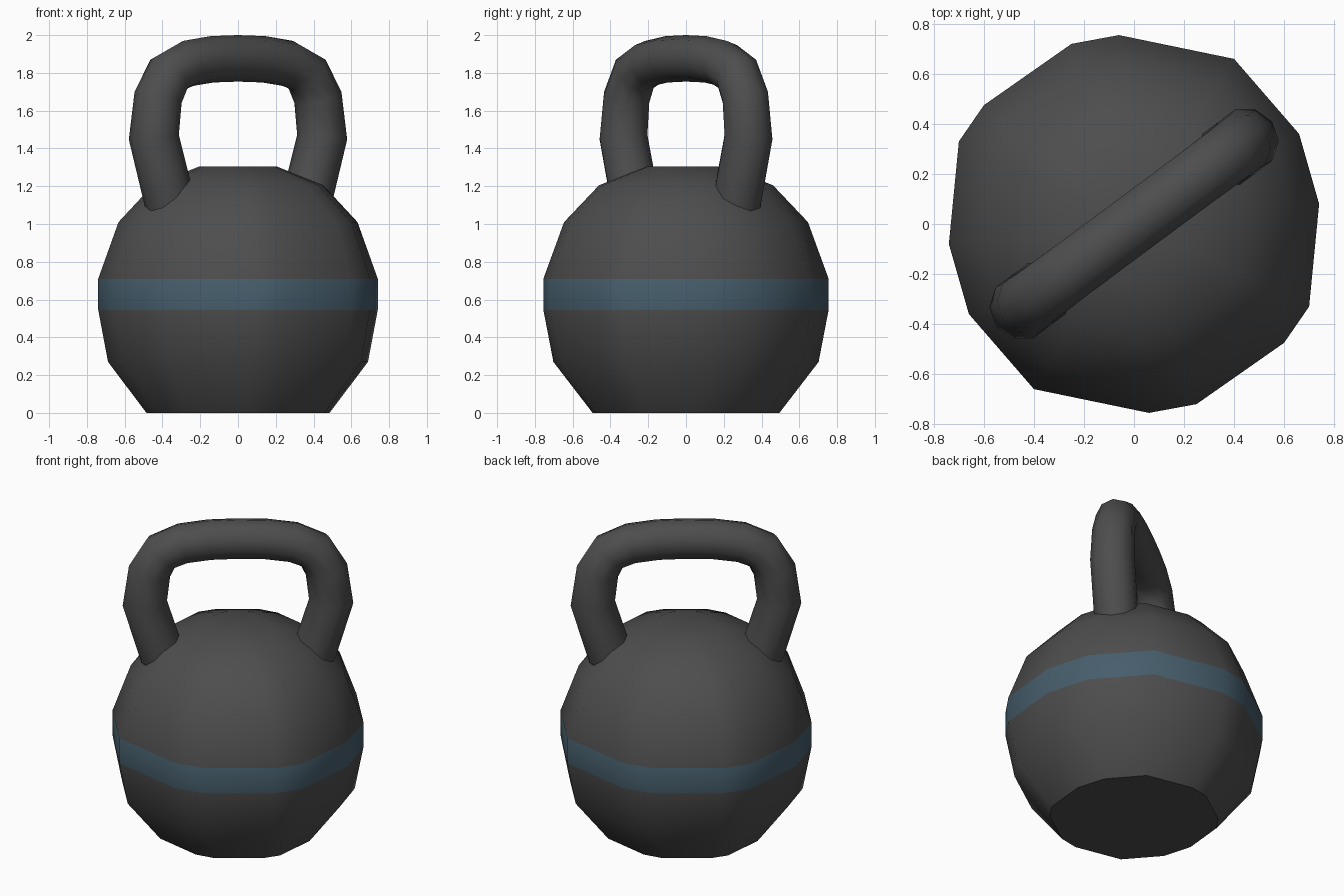
import bpy, bmesh, math
from mathutils import Vector

if "Cube" in bpy.data.objects:
    bpy.data.objects.remove(bpy.data.objects["Cube"])


def material(name, rgb):
    m = bpy.data.materials.new(name)
    m.diffuse_color = (*rgb, 1)
    m.use_nodes = True
    m.node_tree.nodes["Principled BSDF"].inputs["Base Color"].default_value = m.diffuse_color
    return m


iron = material("dark iron", (0.075, 0.075, 0.075))
blue = material("slate blue band", (0.062, 0.112, 0.15))


def finish(name, rings, mats, band=None):
    """Skin a stack of rings, cap both ends and smooth the gentle edges."""
    bm = bmesh.new()
    loops = [[bm.verts.new(p) for p in r] for r in rings]
    n = len(loops[0])
    for k, (a, b) in enumerate(zip(loops, loops[1:])):
        for i in range(n):
            f = bm.faces.new((a[i], a[(i + 1) % n], b[(i + 1) % n], b[i]))
            f.material_index = 1 if k == band else 0
    bm.faces.new(loops[0][::-1])
    bm.faces.new(loops[-1])
    bmesh.ops.recalc_face_normals(bm, faces=bm.faces[:])
    me = bpy.data.meshes.new(name)
    bm.to_mesh(me)
    bm.free()
    for m in mats:
        me.materials.append(m)
    ob = bpy.data.objects.new(name, me)
    bpy.context.collection.objects.link(ob)
    bpy.ops.object.select_all(action='DESELECT')
    ob.select_set(True)
    bpy.context.view_layer.objects.active = ob
    bpy.ops.object.shade_smooth_by_angle(angle=math.radians(42))
    return ob


# Ball body: irregular 14-sided outline, point-symmetric, scaled up a profile
half = [(0.74, 0.08), (0.66, 0.36), (0.40, 0.66), (-0.06, 0.755),
        (-0.25, 0.72), (-0.60, 0.475), (-0.70, 0.33)]
outline = half + [(-x, -y) for x, y in half]
profile = [(0.655, 0), (0.93, 0.27), (1, 0.545), (1, 0.71),
           (0.855, 1.01), (0.61, 1.205), (0.275, 1.305)]
finish("ball_body", [[(x * s, y * s, z) for x, y in outline] for s, z in profile],
       [iron, blue], band=2)

# Handle: round tube along an arch, set diagonally across the ball
side = [(0.40, 0.95), (0.47, 1.18), (0.555, 1.46), (0.527, 1.67),
        (0.455, 1.795), (0.33, 1.85), (0.17, 1.872)]
path = [(-u, z) for u, z in side] + [(0, 1.877)] + side[::-1]
turn = math.radians(36.6)
along = Vector((math.cos(turn), math.sin(turn), 0))
across = Vector((-math.sin(turn), math.cos(turn), 0))
up = Vector((0, 0, 1))
SIDES = 10
rings = []
for i, (u, z) in enumerate(path):
    a, b = path[max(i - 1, 0)], path[min(i + 1, len(path) - 1)]
    t = Vector((b[0] - a[0], b[1] - a[1])).normalized()
    normal = along * -t.y + up * t.x
    r = 0.133 - 0.01 * max(0, (z - 1.46) / 0.417)
    c = along * u + up * z
    rings.append([c + r * (math.cos(q) * normal + math.sin(q) * across)
                  for q in (2 * math.pi * k / SIDES for k in range(SIDES))])
finish("handle", rings, [iron])
